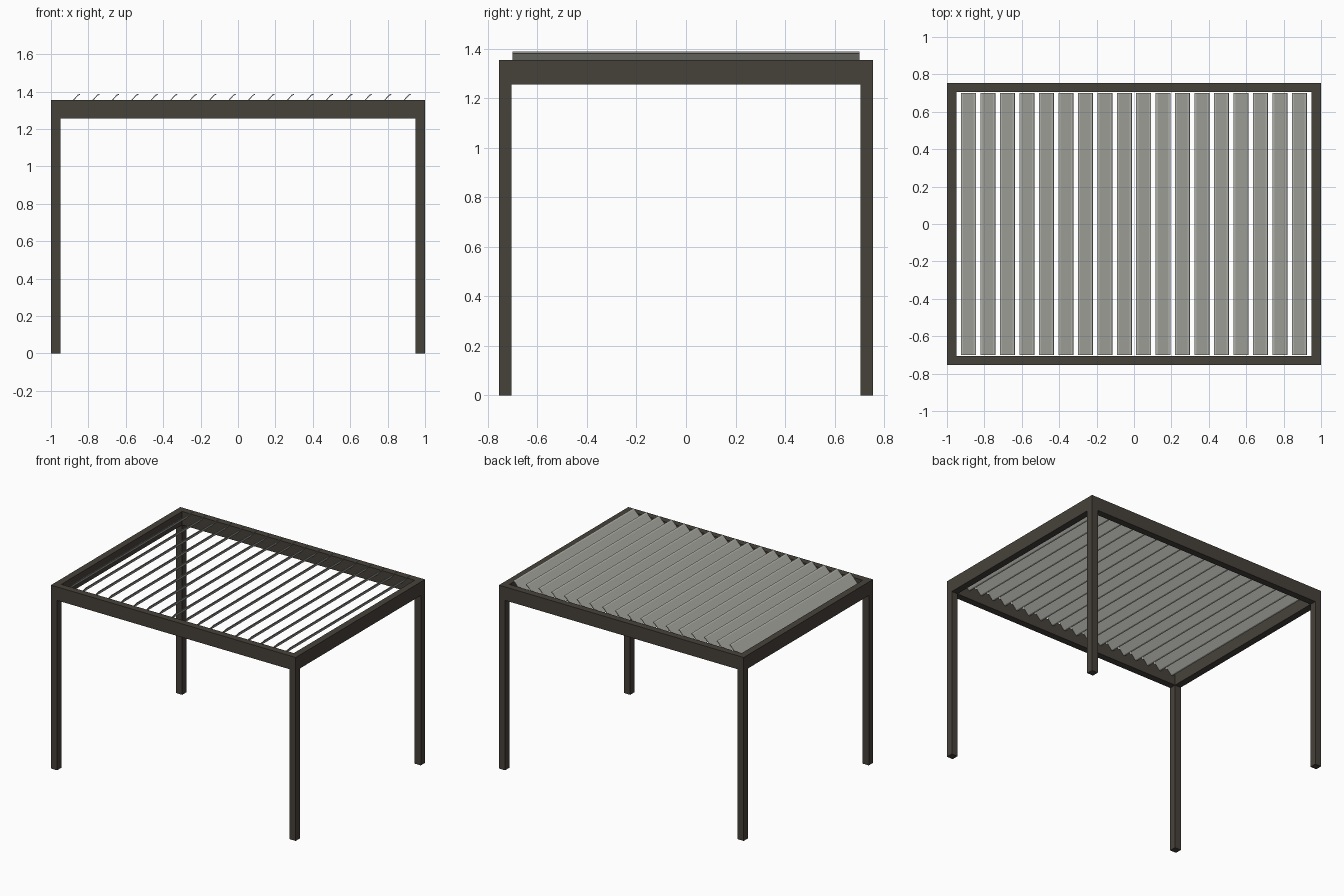
import bpy
import bmesh

cube = bpy.data.objects.get("Cube")
if cube:
    bpy.data.objects.remove(cube, do_unlink=True)


def material(name, rgb):
    mat = bpy.data.materials.new(name)
    mat.use_nodes = True
    colour = (*rgb, 1.0)
    mat.diffuse_color = colour
    mat.node_tree.nodes["Principled BSDF"].inputs["Base Color"].default_value = colour
    return mat


def extrude_profile(name, points, y0, y1, mat):
    """Closed xz profile pulled along y."""
    bm = bmesh.new()
    face = bm.faces.new([bm.verts.new((x, y0, z)) for x, z in points])
    side = bmesh.ops.extrude_face_region(bm, geom=[face])
    moved = [v for v in side["geom"] if isinstance(v, bmesh.types.BMVert)]
    bmesh.ops.translate(bm, verts=moved, vec=(0, y1 - y0, 0))
    bmesh.ops.recalc_face_normals(bm, faces=bm.faces)
    mesh = bpy.data.meshes.new(name)
    bm.to_mesh(mesh)
    bm.free()
    mesh.materials.append(mat)
    obj = bpy.data.objects.new(name, mesh)
    bpy.context.collection.objects.link(obj)
    return obj


def box(name, x0, x1, y0, y1, z0, z1, mat):
    return extrude_profile(name, [(x0, z0), (x1, z0), (x1, z1), (x0, z1)], y0, y1, mat)


bronze = material("dark bronze", (0.062, 0.053, 0.042))
grey = material("louver grey", (0.42, 0.42, 0.385))

X, Y, T = 1.0, 0.755, 0.05
BEAM, TOP = 1.255, 1.355

# Corner posts
for side, sx in (("right", -1), ("left", 1)):
    for end, sy in (("front", -1), ("back", 1)):
        xs = sorted((sx * X, sx * (X - T)))
        ys = sorted((sy * Y, sy * (Y - T)))
        box(f"{end}_{side}_post", *xs, *ys, 0, BEAM, bronze)

# Roof frame
box("front_beam", -X, X, -Y, T - Y, BEAM, TOP, bronze)
box("back_beam", -X, X, Y - T, Y, BEAM, TOP, bronze)
box("right_beam", -X, T - X, T - Y, Y - T, BEAM, TOP, bronze)
box("left_beam", X - T, X, T - Y, Y - T, BEAM, TOP, bronze)

# Tilted louvers: thin plate with a short bent lip along each edge
COUNT, PITCH = 18, 0.104
line = [(-0.040, -0.036), (-0.029, -0.033), (0.027, 0.029), (0.038, 0.034)]
thick = 0.005
profile = line + [(x + thick * 0.4, z - thick) for x, z in reversed(line)]
for i in range(COUNT):
    cx = (i - (COUNT - 1) / 2) * PITCH
    points = [(cx + x, 1.354 + z) for x, z in profile]
    extrude_profile(f"louver_{i + 1}", points, -0.70, 0.70, grey)
